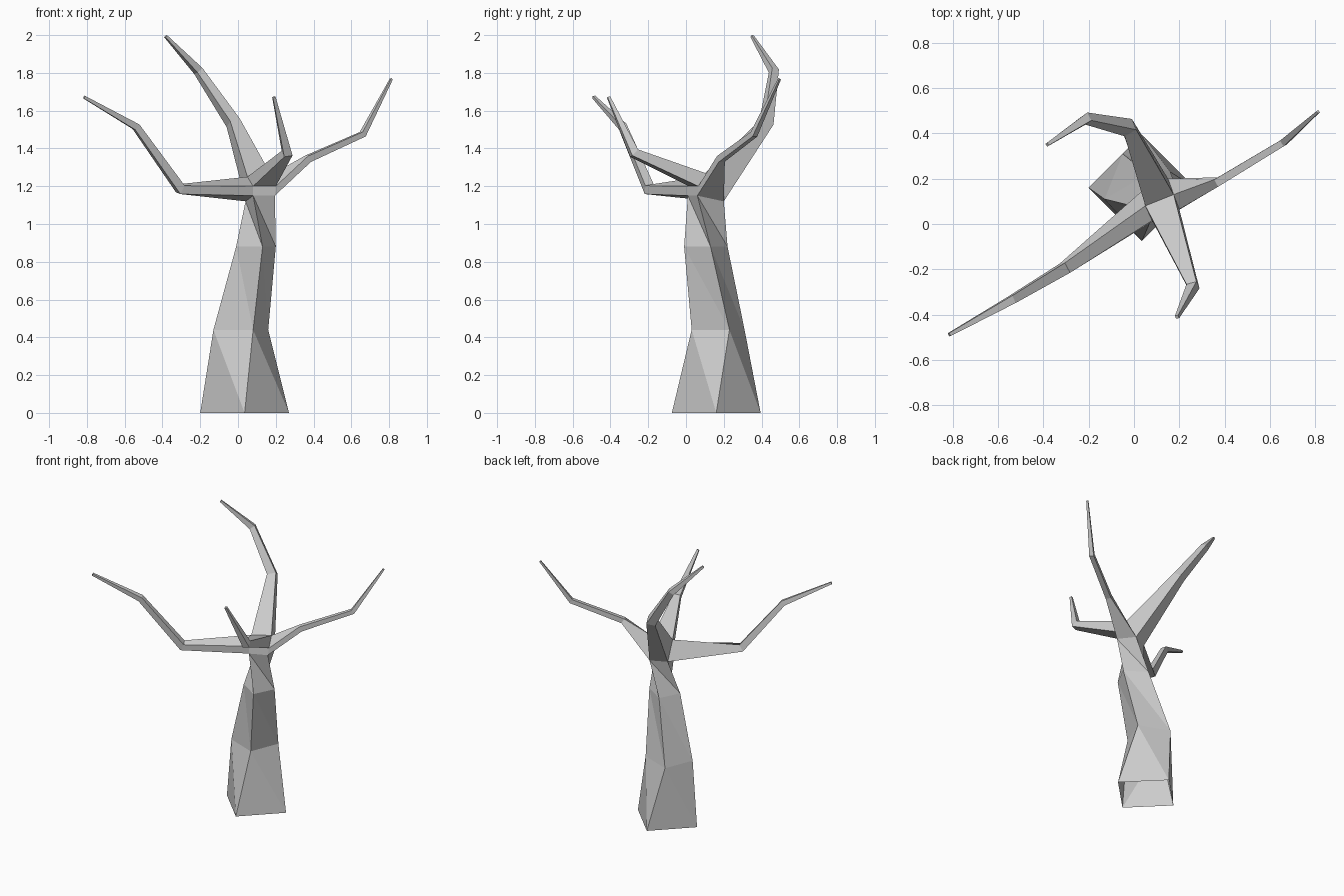
import bpy
import bmesh
from mathutils import Vector

if "Cube" in bpy.data.objects:
    bpy.data.objects.remove(bpy.data.objects["Cube"], do_unlink=True)

bark = bpy.data.materials.new("grey_bark")
bark.use_nodes = True
grey = (0.6, 0.6, 0.6, 1)
bark.diffuse_color = grey
bark.node_tree.nodes["Principled BSDF"].inputs["Base Color"].default_value = grey

bm = bmesh.new()


def bridge(low, high, split=False):
    """Join two four-cornered rings, optionally with split side faces."""
    for i in range(4):
        j = (i + 1) % 4
        if split:
            bm.faces.new((low[i], low[j], high[i]))
            bm.faces.new((low[j], high[j], high[i]))
        else:
            bm.faces.new((low[i], low[j], high[j], high[i]))


def branch(base, path):
    """Grow a tapering square limb from four base corners through (point, width) knots."""
    a, b, c, d = (v.co for v in base)
    points = [(a + b + c + d) / 4] + [Vector(p) for p, w in path]
    side_hint = (b + c) - (a + d)
    ring = base
    for i, (p, width) in enumerate(path, 1):
        along = (points[i] - points[i - 1]).normalized()
        if i < len(path):
            along = (along + (points[i + 1] - points[i]).normalized()).normalized()
        side = (side_hint - along * side_hint.dot(along)).normalized()
        up = along.cross(side)
        h = width / 2
        new = [bm.verts.new(points[i] + side * s * h + up * t * h)
               for s, t in ((-1, -1), (1, -1), (1, 1), (-1, 1))]
        bridge(ring, new)
        ring, side_hint = new, side
    bm.faces.new(ring)


# Trunk: twisted square sections, corners ordered left, front, right, back
sections = [
    [(-.2, .16, 0), (.035, -.075, 0), (.27, .16, 0), (.035, .395, 0)],
    [(-.13, .11, .44), (.08, .03, .44), (.16, .23, .44), (-.05, .31, .44)],
    [(-.01, .08, .88), (.13, -.01, .88), (.2, .13, .88), (.06, .22, .88)],
    [(.04, .15, 1.12), (.08, .01, 1.15), (.195, .06, 1.15), (.15, .2, 1.12)],
]
rings = [[bm.verts.new(p) for p in s] for s in sections]
for low, high in zip(rings, rings[1:]):
    bridge(low, high, split=True)

# Fork: front lip and crown edge shared by the four limbs
left, front, right, back = rings[-1]
lip_l, lip_r, crown_l, crown_r = [bm.verts.new(p) for p in (
    (.08, .015, 1.2), (.2, .065, 1.2), (.05, .08, 1.25), (.175, .13, 1.26))]
bm.faces.new((front, right, lip_r, lip_l))

# Limbs
branch([left, front, lip_l, crown_l],
       [((-.305, -.195, 1.185), .05), ((-.54, -.335, 1.515), .036), ((-.815, -.488, 1.672), .015)])
branch([right, back, crown_r, lip_r],
       [((.37, .185, 1.345), .036), ((.66, .36, 1.475), .03), ((.812, .495, 1.768), .012)])
branch([back, left, crown_l, crown_r],
       [((-.025, .425, 1.535), .06), ((-.21, .465, 1.81), .04), ((-.383, .35, 1.994), .014)])
branch([lip_l, lip_r, crown_r, crown_l],
       [((.26, -.275, 1.375), .046), ((.19, -.41, 1.672), .015)])

bmesh.ops.recalc_face_normals(bm, faces=bm.faces[:])
mesh = bpy.data.meshes.new("bare_tree")
bm.to_mesh(mesh)
bm.free()
mesh.materials.append(bark)
tree = bpy.data.objects.new("bare_tree", mesh)
bpy.context.collection.objects.link(tree)
